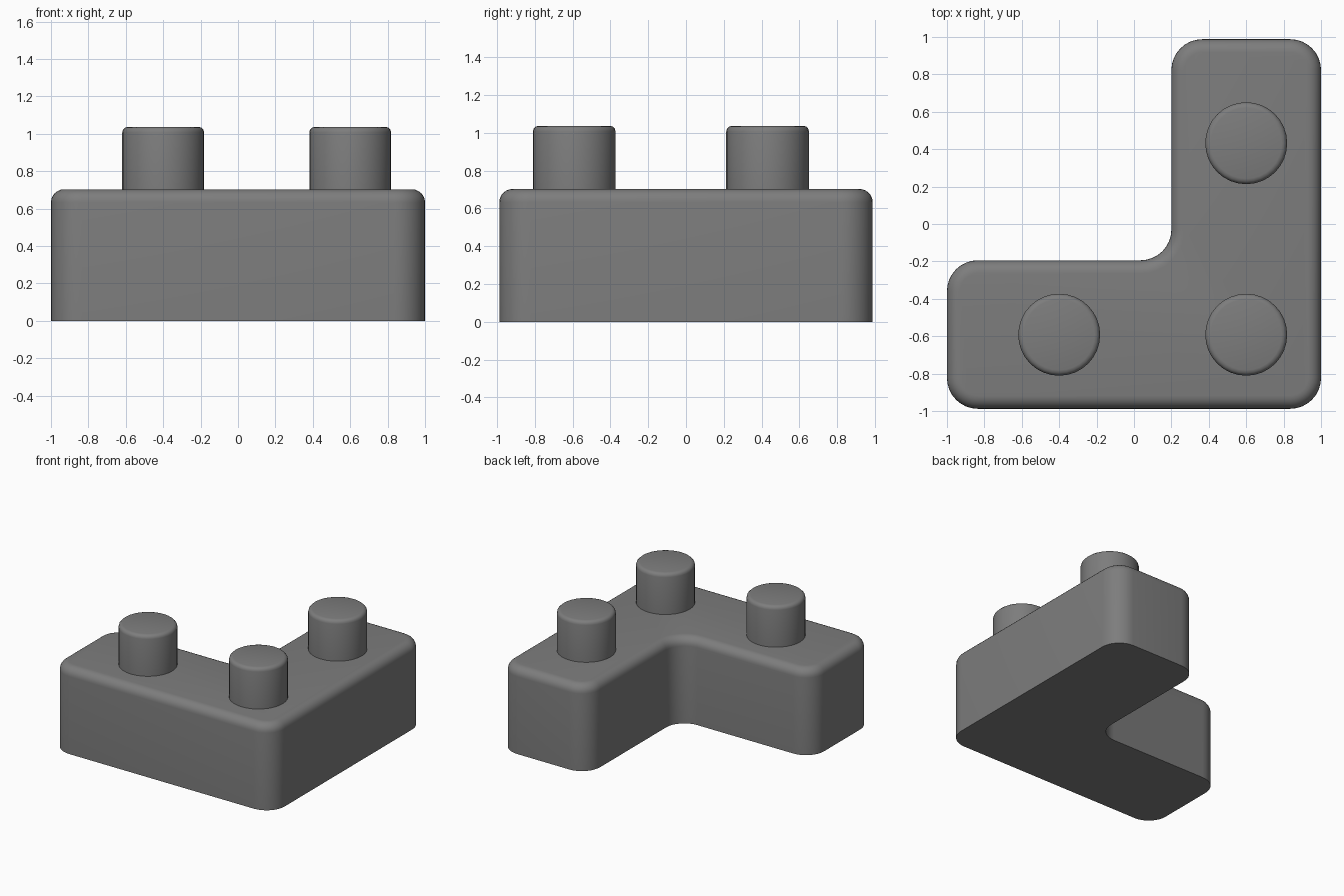
import bpy, bmesh
from math import sin, cos, pi, radians

if "Cube" in bpy.data.objects:
    bpy.data.objects.remove(bpy.data.objects["Cube"])

HY = 0.988          # half depth
BODY_TOP, STUD_TOP = 0.703, 1.037
RADIUS = 0.165      # plan corner radius
SEGS = 8

# Dark grey plastic
dark = bpy.data.materials.new("dark_grey")
dark.diffuse_color = (0.205, 0.205, 0.205, 1)
dark.use_nodes = True
dark.node_tree.nodes["Principled BSDF"].inputs["Base Color"].default_value = dark.diffuse_color


def outline(inset):
    """L-shaped outline with rounded corners, offset inward by inset."""
    # corner, fillet centre direction, start angle, sweep
    corners = [
        ((-1, -HY), (1, 1), 180, 90), ((1, -HY), (-1, 1), 270, 90),
        ((1, HY), (-1, -1), 0, 90), ((0.2, HY), (1, -1), 90, 90),
        ((0.2, -0.194), (-1, 1), 0, -90), ((-1, -0.194), (1, -1), 90, 90),
    ]
    pts = []
    for (x, y), (dx, dy), start, sweep in corners:
        r = RADIUS - inset if sweep > 0 else RADIUS + inset
        for i in range(SEGS + 1):
            a = radians(start + sweep * i / SEGS)
            pts.append((x + dx * RADIUS + r * cos(a), y + dy * RADIUS + r * sin(a)))
    return pts


def circle(cx, cy, radius, sides=32):
    return lambda inset: [(cx + (radius - inset) * cos(2 * pi * i / sides),
                           cy + (radius - inset) * sin(2 * pi * i / sides)) for i in range(sides)]


def rounded_prism(name, shape, z0, z1, edge, steps):
    """Extrude shape(inset) from z0 to z1 with a rounded top edge."""
    bm = bmesh.new()
    levels = [(0, z0)]
    for i in range(steps + 1):
        a = pi / 2 * i / steps
        levels.append((edge * (1 - cos(a)), z1 - edge + edge * sin(a)))
    rings = [[bm.verts.new((x, y, z)) for x, y in shape(d)] for d, z in levels]
    n = len(rings[0])
    for lo, hi in zip(rings, rings[1:]):
        for i in range(n):
            j = (i + 1) % n
            bm.faces.new((lo[i], lo[j], hi[j], hi[i]))
    bm.faces.new(rings[-1])
    bm.faces.new(rings[0][::-1])
    mesh = bpy.data.meshes.new(name)
    bm.to_mesh(mesh)
    bm.free()
    mesh.materials.append(dark)
    obj = bpy.data.objects.new(name, mesh)
    bpy.context.collection.objects.link(obj)
    bpy.ops.object.select_all(action='DESELECT')
    obj.select_set(True)
    bpy.context.view_layer.objects.active = obj
    bpy.ops.object.shade_smooth_by_angle(angle=radians(35))
    return obj


# L-shaped block
rounded_prism("corner_block", outline, 0, BODY_TOP, 0.07, 6)

# Three studs on top
for name, x, y in (("stud_left", -0.4, -0.592), ("stud_corner", 0.6, -0.592), ("stud_back", 0.6, 0.432)):
    rounded_prism(name, circle(x, y, 0.219), BODY_TOP - 0.01, STUD_TOP, 0.03, 3)
